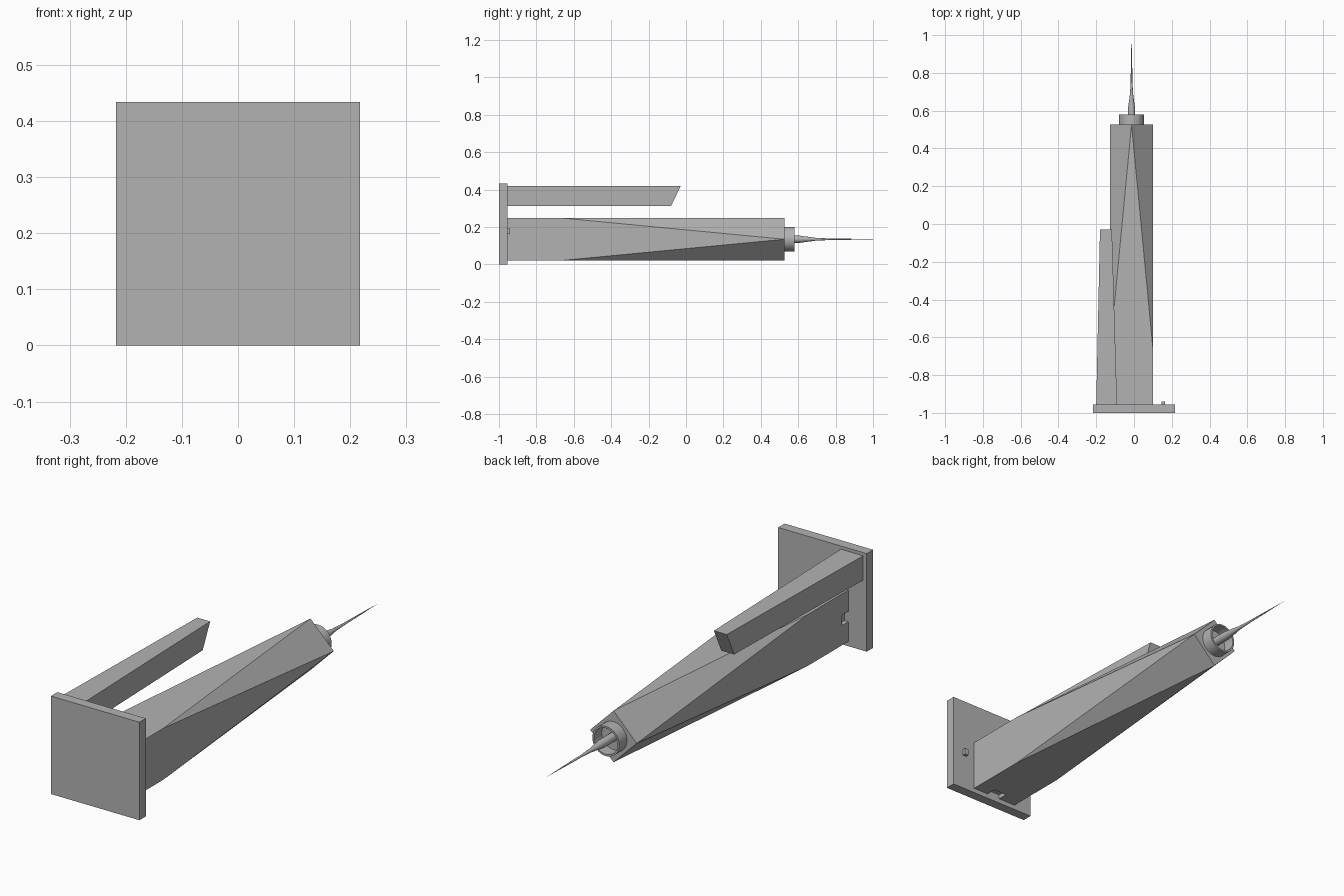
import bpy, bmesh, math
from mathutils import Vector

cube = bpy.data.objects.get("Cube")
if cube:
    bpy.data.objects.remove(cube, do_unlink=True)

grey = bpy.data.materials.new("concrete_grey")
grey.use_nodes = True
colour = (0.45, 0.45, 0.45, 1)
grey.diffuse_color = colour
grey.node_tree.nodes["Principled BSDF"].inputs["Base Color"].default_value = colour

CX, CZ, R = -0.013, 0.135, 0.114   # tower axis and half width
BASE, ROOF = -0.955, 0.526


def finish(name, bm):
    bmesh.ops.recalc_face_normals(bm, faces=bm.faces)
    mesh = bpy.data.meshes.new(name)
    bm.to_mesh(mesh)
    bm.free()
    mesh.materials.append(grey)
    ob = bpy.data.objects.new(name, mesh)
    bpy.context.collection.objects.link(ob)
    return ob


def box(name, lo, hi):
    bm = bmesh.new()
    bmesh.ops.create_cube(bm, size=1)
    lo, hi = Vector(lo), Vector(hi)
    for v in bm.verts:
        v.co = (lo + hi) / 2 + v.co * (hi - lo)
    return finish(name, bm)


def lathe(name, profile, steps, closed=False):
    """Spin (radius, y) points about the tower axis."""
    bm = bmesh.new()
    pts = [bm.verts.new((CX + r, y, CZ)) for r, y in profile]
    pairs = list(zip(pts, pts[1:])) + ([(pts[-1], pts[0])] if closed else [])
    edges = [bm.edges.new(p) for p in pairs]
    bmesh.ops.spin(bm, geom=pts + edges, cent=(CX, 0, CZ), axis=(0, 1, 0),
                   angle=math.tau, steps=steps)
    bmesh.ops.remove_doubles(bm, verts=bm.verts, dist=0.0001)
    ob = finish(name, bm)
    bpy.ops.object.select_all(action='DESELECT')
    ob.select_set(True)
    bpy.context.view_layer.objects.active = ob
    bpy.ops.object.shade_smooth_by_angle(angle=math.radians(35))
    return ob


# Square ground slab
box("ground_slab", (-0.217, -1, 0), (0.217, BASE, 0.434))

# Main tower: square plinth twisting into a roof turned by 45 degrees
bm = bmesh.new()


def ring(y, radius, turn):
    return [bm.verts.new((CX + radius * math.cos(a), y, CZ + radius * math.sin(a)))
            for a in (turn + i * math.pi / 2 for i in range(4))]


foot = ring(BASE, R * math.sqrt(2), math.pi / 4)
shoulder = ring(-0.67, R * math.sqrt(2), math.pi / 4)
roof = ring(ROOF, R, 0)
bm.faces.new(foot)
bm.faces.new(roof)
for i in range(4):
    j = (i + 1) % 4
    bm.faces.new((foot[i], foot[j], shoulder[j], shoulder[i]))
    bm.faces.new((shoulder[i], shoulder[j], roof[j]))
    bm.faces.new((roof[i], roof[j], shoulder[i]))
tower = finish("main_tower", bm)

# Recessed entrances at the foot
doors = [box("side_door_cutter", (-0.2, -0.98, 0.108), (-0.107, -0.91, 0.155)),
         box("lower_door_cutter", (-0.04, -0.98, -0.05), (0.025, -0.91, 0.04))]
for cutter in doors:
    cutter.hide_render = True
    cutter.hide_set(True)
    cutter.display_type = 'WIRE'
    mod = tower.modifiers.new("entrance", 'BOOLEAN')
    mod.operation = 'DIFFERENCE'
    mod.solver = 'EXACT'
    mod.object = cutter
bpy.context.view_layer.update()
cut_mesh = bpy.data.meshes.new_from_object(
    tower.evaluated_get(bpy.context.evaluated_depsgraph_get()))
tower.modifiers.clear()
tower.data = cut_mesh
for cutter in doors:
    bpy.data.objects.remove(cutter, do_unlink=True)

# Hollow roof ring and spire
lathe("roof_ring", [(0.066, ROOF - 0.005), (0.066, 0.58), (0.058, 0.58),
                    (0.058, ROOF - 0.005)], 32, closed=True)
lathe("spire", [(0.019, ROOF - 0.005), (0.019, 0.61), (0.008, 0.69),
                (0.005, 0.75), (0.003, 0.87), (0, 1)], 16)

# Slim side tower: tapers across, with a slanted top
bm = bmesh.new()
lower = [bm.verts.new((x, BASE, z)) for x, z in
         ((-0.2, 0.312), (-0.09, 0.312), (-0.09, 0.42), (-0.2, 0.42))]
upper = [bm.verts.new(p) for p in
         ((-0.18, -0.08, 0.312), (-0.117, -0.08, 0.312),
          (-0.117, -0.028, 0.42), (-0.18, -0.028, 0.42))]
bm.faces.new(lower)
bm.faces.new(upper)
for i in range(4):
    j = (i + 1) % 4
    bm.faces.new((lower[i], lower[j], upper[j], upper[i]))
finish("side_tower", bm)

# Small block on the slab
box("entrance_block", (0.146, BASE - 0.005, 0.163), (0.164, -0.94, 0.192))
